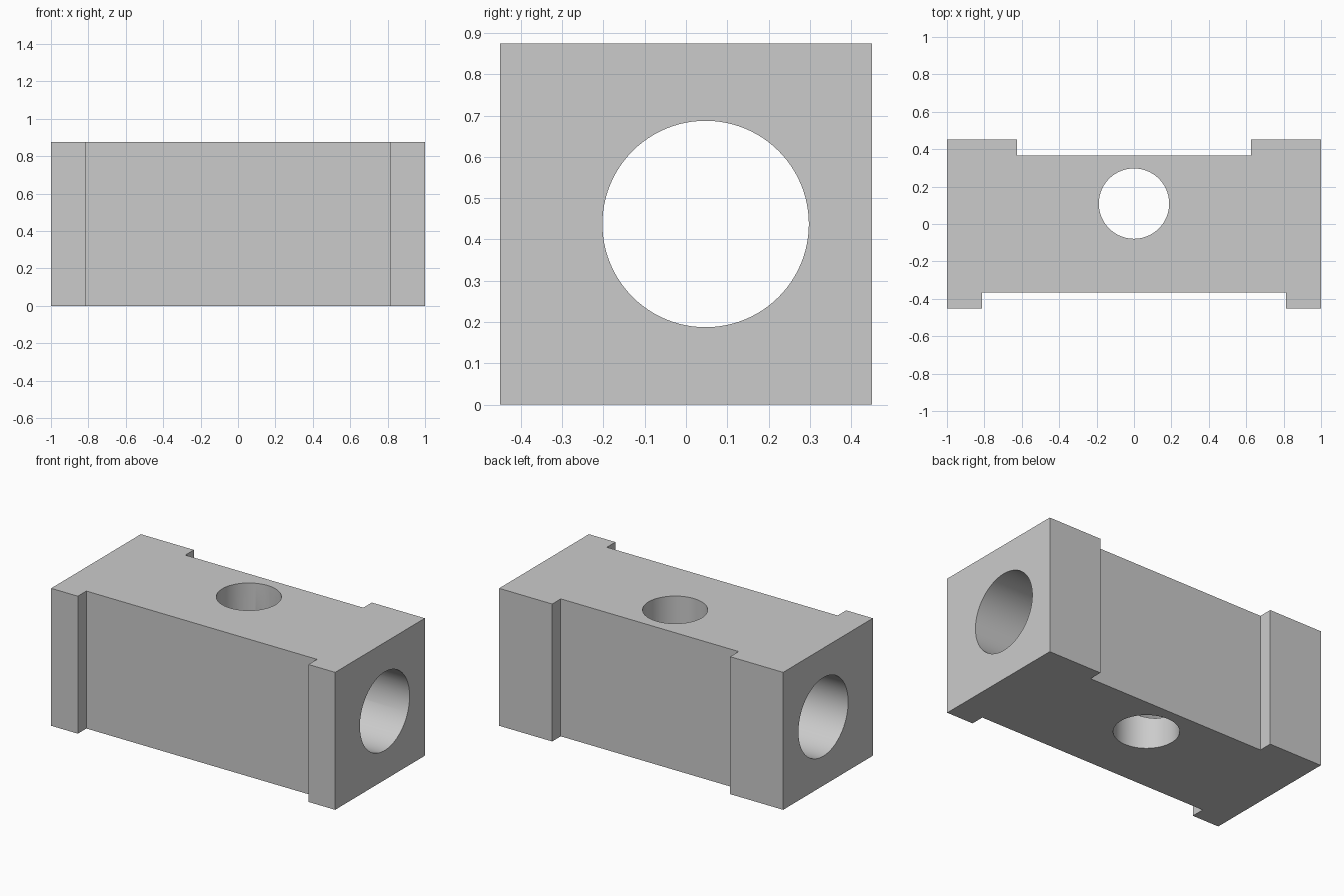
import bpy
import bmesh
from math import pi, radians

if "Cube" in bpy.data.objects:
    bpy.data.objects.remove(bpy.data.objects["Cube"], do_unlink=True)

HALF_Y, HEIGHT = 0.451, 0.875
WAIST_Y = 0.365          # half depth between the end pads
FRONT_X, BACK_X = 0.8125, 0.6265

grey = bpy.data.materials.new("plain grey")
grey.use_nodes = True
colour = (0.6, 0.6, 0.6, 1)
grey.diffuse_color = colour
grey.node_tree.nodes["Principled BSDF"].inputs["Base Color"].default_value = colour

# Block: half outline mirrored across x, extruded upwards
half = [(1, -HALF_Y), (1, HALF_Y), (BACK_X, HALF_Y), (BACK_X, WAIST_Y)]
front = [(FRONT_X, -WAIST_Y), (FRONT_X, -HALF_Y)]
right_side = front + half
outline = right_side + [(-x, y) for x, y in reversed(right_side)]
bm = bmesh.new()
base = bm.faces.new([bm.verts.new((x, y, 0)) for x, y in outline])
top = bmesh.ops.extrude_face_region(bm, geom=[base])["geom"]
bmesh.ops.translate(bm, vec=(0, 0, HEIGHT),
                    verts=[v for v in top if isinstance(v, bmesh.types.BMVert)])
bmesh.ops.recalc_face_normals(bm, faces=bm.faces)
mesh = bpy.data.meshes.new("bored_block")
bm.to_mesh(mesh)
bm.free()
mesh.materials.append(grey)
block = bpy.data.objects.new("bored_block", mesh)
bpy.context.collection.objects.link(block)


def bore(name, radius, length, location, rotation=(0, 0, 0)):
    """Cut a round through hole in the block."""
    bpy.ops.mesh.primitive_cylinder_add(vertices=96, radius=radius, depth=length,
                                        location=location, rotation=rotation)
    cutter = bpy.context.object
    cutter.name = name
    cutter.hide_render = True
    cutter.data.materials.append(grey)
    bpy.ops.object.select_all(action="DESELECT")
    block.select_set(True)
    bpy.context.view_layer.objects.active = block
    cut = block.modifiers.new(name, "BOOLEAN")
    cut.operation = "DIFFERENCE"
    cut.solver = "EXACT"
    cut.object = cutter
    bpy.ops.object.modifier_apply(modifier=name)
    bpy.data.objects.remove(cutter, do_unlink=True)


# Lengthwise and vertical bores, meeting inside
bore("long_bore", 0.25, 3, (0, 0.0475, HEIGHT / 2), (0, pi / 2, 0))
bore("vertical_bore", 0.188, 2, (0, 0.109, HEIGHT / 2))

bpy.ops.object.shade_smooth_by_angle(angle=radians(30))
